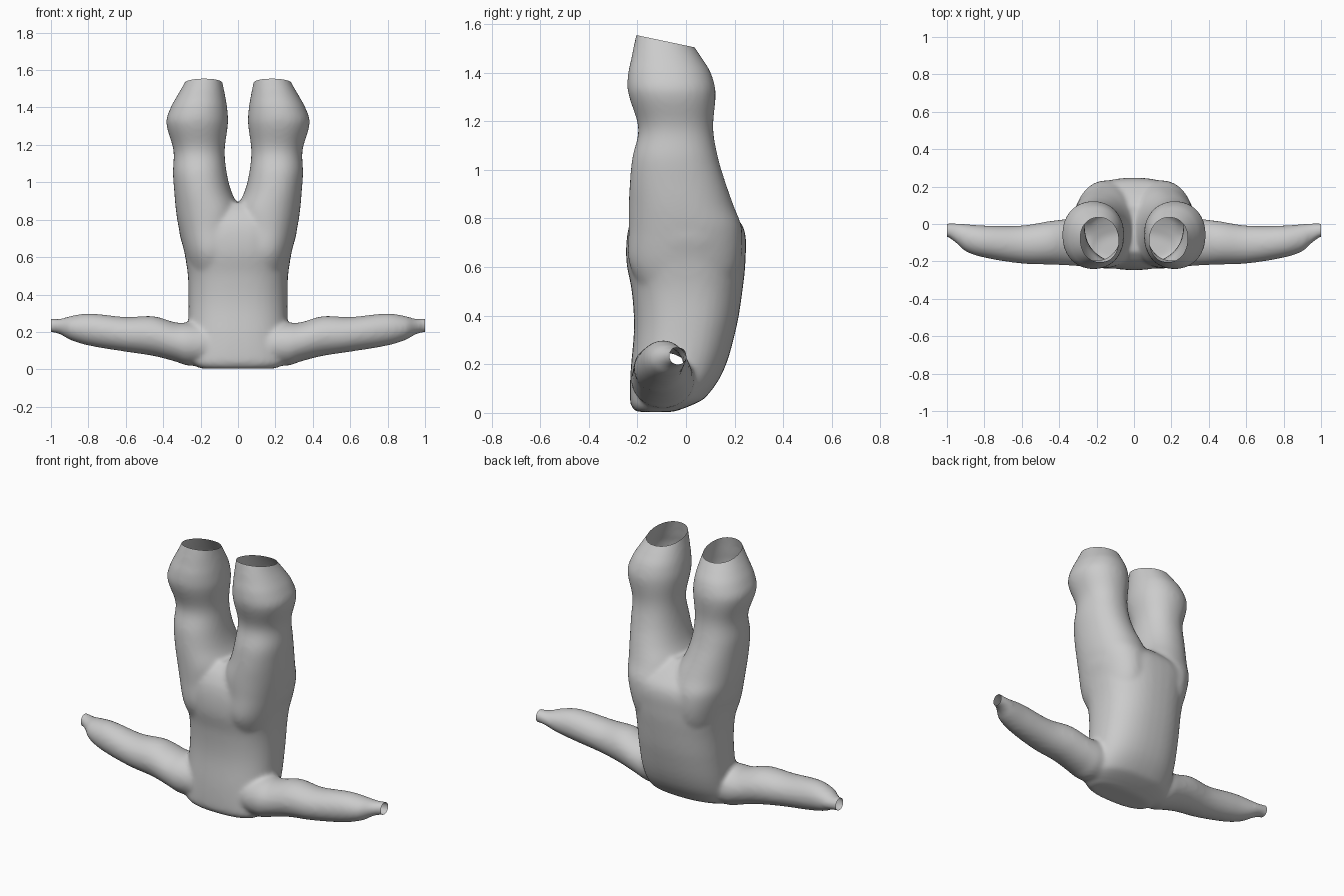
import bpy, bmesh, math
from mathutils import Vector

if "Cube" in bpy.data.objects:
    bpy.data.objects.remove(bpy.data.objects["Cube"])

SIDES, STEPS = 40, 5


def spline(rows):
    """Smoothly resample section rows (Catmull-Rom through every row)."""
    out = []
    for i in range(len(rows) - 1):
        a, b = rows[max(i - 1, 0)], rows[i]
        c, d = rows[i + 1], rows[min(i + 2, len(rows) - 1)]
        for s in range(STEPS):
            t = s / STEPS
            row = []
            for k in range(5):
                m0 = (c[k] - a[k]) / 2
                m1 = (d[k] - b[k]) / 2
                if k == 0:  # keep positions along the axis monotone
                    row.append(b[k] + (c[k] - b[k]) * t)
                    continue
                h = c[0] - b[0]
                m0 = h * (c[k] - a[k]) / (c[0] - a[0])
                m1 = h * (d[k] - b[k]) / (d[0] - b[0])
                row.append((2*t**3 - 3*t*t + 1) * b[k] + (t**3 - 2*t*t + t) * m0
                           + (3*t*t - 2*t**3) * c[k] + (t**3 - t*t) * m1)
            out.append(row)
    return out + [list(rows[-1])]


def loft(bm, rows, place, power):
    """Closed tube through superellipse sections (pos, u0, u1, v0, v1)."""
    rings = []
    for p, u0, u1, v0, v1 in spline(rows):
        ring = []
        for i in range(SIDES):
            a = math.tau * i / SIDES
            c, s = math.cos(a), math.sin(a)
            u = (u0 + u1) / 2 + (u1 - u0) / 2 * math.copysign(abs(c) ** (2 / power), c)
            v = (v0 + v1) / 2 + (v1 - v0) / 2 * math.copysign(abs(s) ** (2 / power), s)
            ring.append(bm.verts.new(place(p, u, v)))
        rings.append(ring)
    faces = [bm.faces.new(rings[0]), bm.faces.new(rings[-1][::-1])]
    for r, q in zip(rings, rings[1:]):
        for i in range(SIDES):
            j = (i + 1) % SIDES
            faces.append(bm.faces.new((r[j], r[i], q[i], q[j])))
    bmesh.ops.recalc_face_normals(bm, faces=faces)


# Sections: z, x0, x1, y0, y1
torso = [(.004, -.2, .2, -.208, -.05), (.03, -.25, .25, -.226, .02),
         (.06, -.265, .265, -.231, .077), (.17, -.268, .268, -.228, .153),
         (.35, -.265, .265, -.214, .207), (.5, -.268, .268, -.223, .232),
         (.63, -.288, .288, -.246, .245), (.76, -.313, .313, -.237, .238),
         (.84, -.25, .25, -.2, .17), (.89, -.15, .15, -.15, .1)]
leg = [(.5, .03, .25, -.18, .18), (.62, 0, .285, -.235, .225),
       (.76, -.01, .318, -.236, .23), (.85, -.01, .332, -.236, .197),
       (.95, .035, .341, -.231, .162), (1.05, .06, .348, -.221, .132),
       (1.17, .071, .345, -.196, .112), (1.32, .053, .384, -.239, .122),
       (1.4, .058, .36, -.238, .102), (1.45, .066, .333, -.227, .072),
       (1.51, .078, .298, -.215, .032), (1.62, .1, .24, -.19, -.04)]
# Sections: x, y0, y1, z0, z1
arm = [(.1, -.2, .02, .02, .24), (.27, -.226, .035, .02, .25),
       (.33, -.223, .03, .04, .25), (.45, -.217, .016, .071, .284),
       (.6, -.212, -.008, .094, .28), (.8, -.18, -.008, .127, .299),
       (.9, -.147, 0, .158, .284), (.95, -.104, .004, .187, .27),
       (1.0, -.069, .003, .197, .273), (1.06, -.069, .003, .197, .273)]

bm = bmesh.new()
loft(bm, torso, lambda p, u, v: (u, v, p), 2.4)
for s in (-1, 1):
    loft(bm, leg, lambda p, u, v: (s * u, v, p), 2.15)
    loft(bm, arm, lambda p, u, v: (s * p, u, v), 2.0)
mesh = bpy.data.meshes.new("body_suit")
bm.to_mesh(mesh)
bm.free()
body = bpy.data.objects.new("body_suit", mesh)
bpy.context.collection.objects.link(body)

# Fuse the tubes into one skin and blend the joins
rm = body.modifiers.new("fuse", 'REMESH')
rm.mode = 'VOXEL'
rm.voxel_size = 0.012
sm = body.modifiers.new("blend", 'SMOOTH')
sm.factor, sm.iterations = 0.5, 10
dg = bpy.context.evaluated_depsgraph_get()
fused = bpy.data.meshes.new_from_object(body.evaluated_get(dg))
body.modifiers.clear()

# Cut the leg and arm ends open
bm = bmesh.new()
bm.from_mesh(fused)
for co, no in (((.19, -.2, 1.553), (0, .21, 1)), ((1, 0, 0), (1, 0, 0)), ((-1, 0, 0), (-1, 0, 0))):
    bmesh.ops.bisect_plane(bm, geom=bm.verts[:] + bm.edges[:] + bm.faces[:],
                           plane_co=Vector(co), plane_no=Vector(no).normalized(),
                           clear_outer=True)
for f in bm.faces:
    f.smooth = True
bm.to_mesh(fused)
bm.free()
body.data = fused
